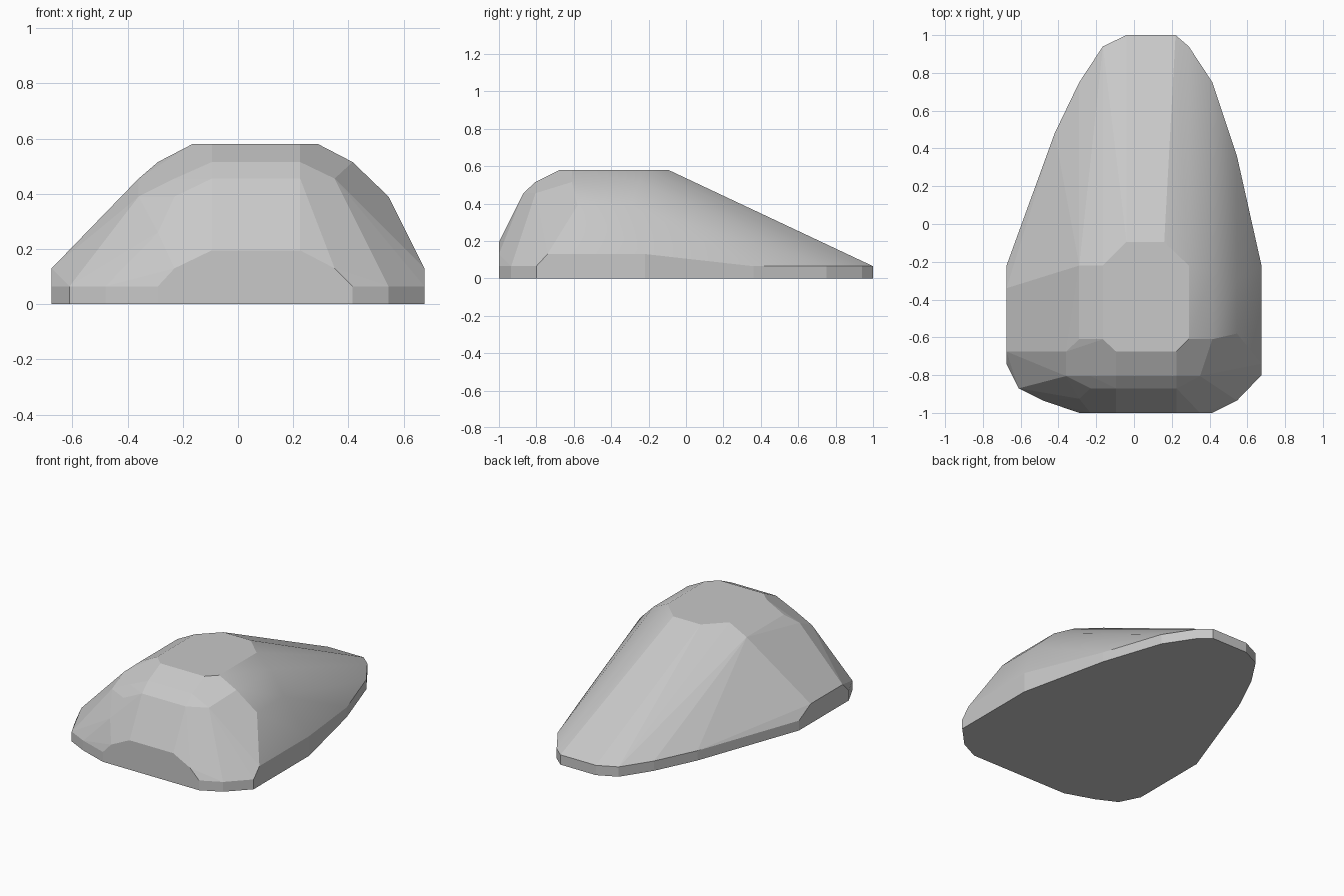
import bpy
import bmesh
import math

default = bpy.data.objects.get("Cube")
if default:
    bpy.data.objects.remove(default, do_unlink=True)

# Footprint, extruded into a thin vertical rim
footprint = [(-.04, 1), (.22, 1), (.29, .94), (.415, .75), (.545, .36), (.675, -.22),
             (.675, -.80), (.545, -.935), (.415, -1), (-.29, -1), (-.48, -.935),
             (-.61, -.87), (-.675, -.74), (-.675, -.22), (-.42, .48), (-.29, .75),
             (-.165, .94)]
RIM = .065

# Chipped corners of the stone, grouped by height: z -> (x, y) corners
corners = {
    .58: [(-.095, -.675), (.225, -.675), (.29, -.61), (-.165, -.61), (-.165, -.22),
          (-.04, -.095), (.16, -.095), (.29, -.22)],
    .515: [(-.095, -.805), (.225, -.805), (-.29, -.61), (-.29, -.22), (.415, -.61), (.415, -.25)],
    .455: [(-.095, -.87), (.225, -.87), (-.23, -.805), (.35, -.805), (-.36, -.675)],
    .39: [(-.23, -.87), (.35, -.82), (-.36, -.805), (.545, -.58), (.545, -.3)],
    .26: [(-.29, -.925), (.485, -.83)],
    .195: [(-.095, -1), (.225, -1)],
    .13: [(-.23, -1), (.35, -1), (.675, -.74), (.675, -.22), (-.675, -.675), (-.675, -.34)],
}

bm = bmesh.new()
for x, y in footprint:
    bm.verts.new((x, y, 0))
    bm.verts.new((x, y, RIM))
for z, points in corners.items():
    for x, y in points:
        bm.verts.new((x, y, z))

# Wrap the corners in one closed hull and merge its coplanar facets
bmesh.ops.convex_hull(bm, input=bm.verts[:])
loose = [v for v in bm.verts if not v.link_faces]
bmesh.ops.delete(bm, geom=loose, context='VERTS')
bmesh.ops.dissolve_limit(bm, angle_limit=math.radians(2), verts=bm.verts[:], edges=bm.edges[:])
bmesh.ops.recalc_face_normals(bm, faces=bm.faces[:])

# The worn right flank is smooth, the rest stays faceted
for f in bm.faces:
    f.normal_update()
    f.smooth = f.normal.x > .2 and f.normal.y > -.25 and f.normal.z > .1
for e in bm.edges:
    e.smooth = e.calc_face_angle(0) < math.radians(40)

mesh = bpy.data.meshes.new("rock")
bm.to_mesh(mesh)
bm.free()
rock = bpy.data.objects.new("rock", mesh)
bpy.context.collection.objects.link(rock)

# Plain stone grey
stone = bpy.data.materials.new("stone grey")
stone.use_nodes = True
colour = (.58, .58, .58, 1)
stone.diffuse_color = colour
stone.node_tree.nodes["Principled BSDF"].inputs["Base Color"].default_value = colour
mesh.materials.append(stone)
